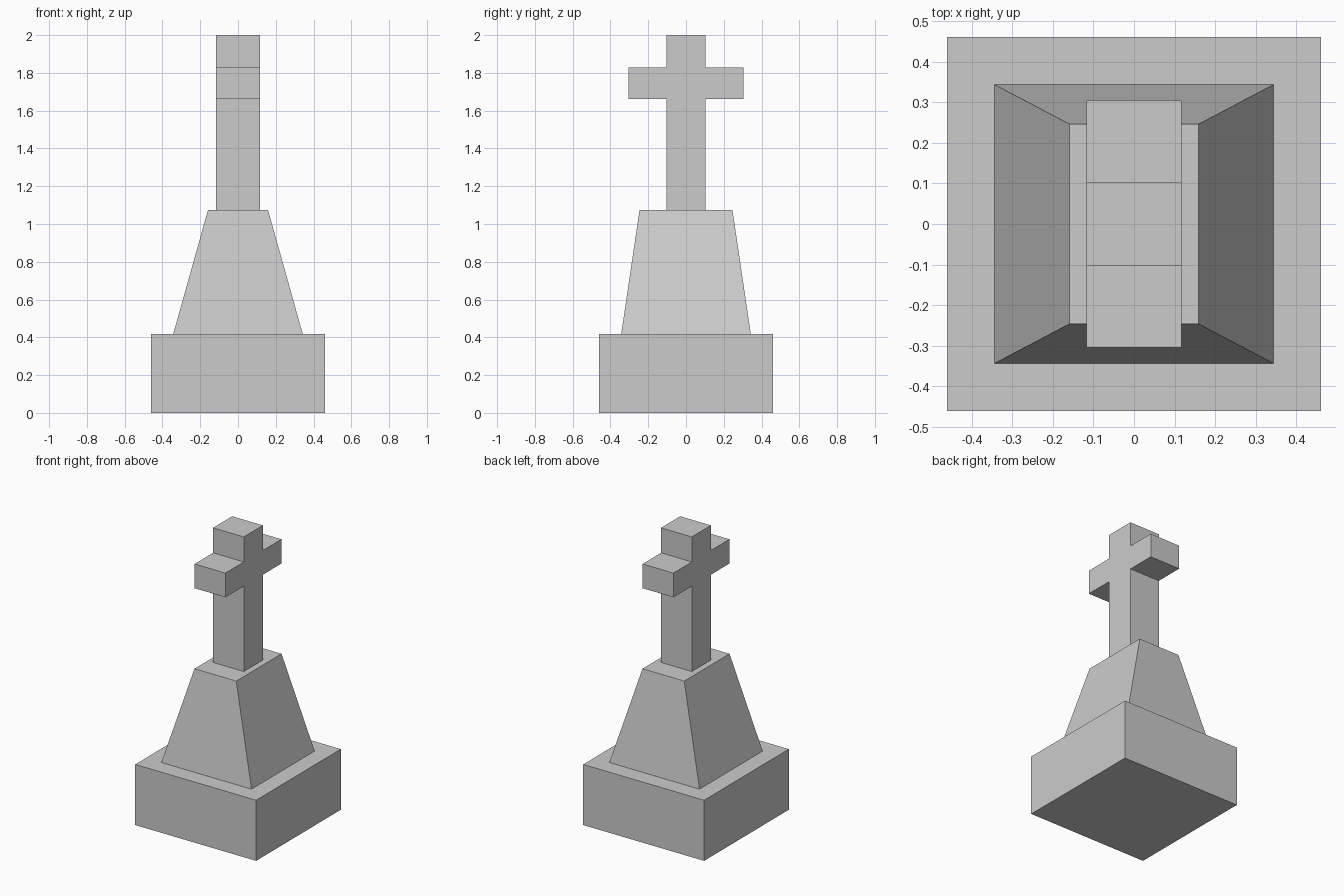
import bpy

if "Cube" in bpy.data.objects:
    bpy.data.objects.remove(bpy.data.objects["Cube"])


def add_mesh(name, verts, faces):
    mesh = bpy.data.meshes.new(name)
    mesh.from_pydata(verts, [], faces)
    mesh.update()
    obj = bpy.data.objects.new(name, mesh)
    bpy.context.collection.objects.link(obj)
    return obj


def loft(name, lower, upper):
    """Closed solid between two matching loops, wound counter-clockwise from above."""
    n = len(lower)
    sides = [(i, (i + 1) % n, (i + 1) % n + n, i + n) for i in range(n)]
    caps = [tuple(reversed(range(n))), tuple(range(n, 2 * n))]
    return add_mesh(name, lower + upper, sides + caps)


def rect(hx, hy, z):
    return [(-hx, -hy, z), (hx, -hy, z), (hx, hy, z), (-hx, hy, z)]


BASE_TOP, PEDESTAL_TOP = 0.417, 1.074

# Square plinth
loft("base_block", rect(0.46, 0.46, 0), rect(0.46, 0.46, BASE_TOP))

# Tapered pedestal, narrower across x at the top
loft("tapered_pedestal", rect(0.343, 0.343, BASE_TOP), rect(0.159, 0.246, PEDESTAL_TOP))

# Cross: mirrored half profile in y-z, extruded along x
half = [(0.104, PEDESTAL_TOP), (0.104, 1.661), (0.304, 1.661),
        (0.304, 1.828), (0.104, 1.828), (0.104, 2.0)]
profile = half + [(-y, z) for y, z in reversed(half)]
loft("cross", [(-0.117, y, z) for y, z in profile], [(0.117, y, z) for y, z in profile])
